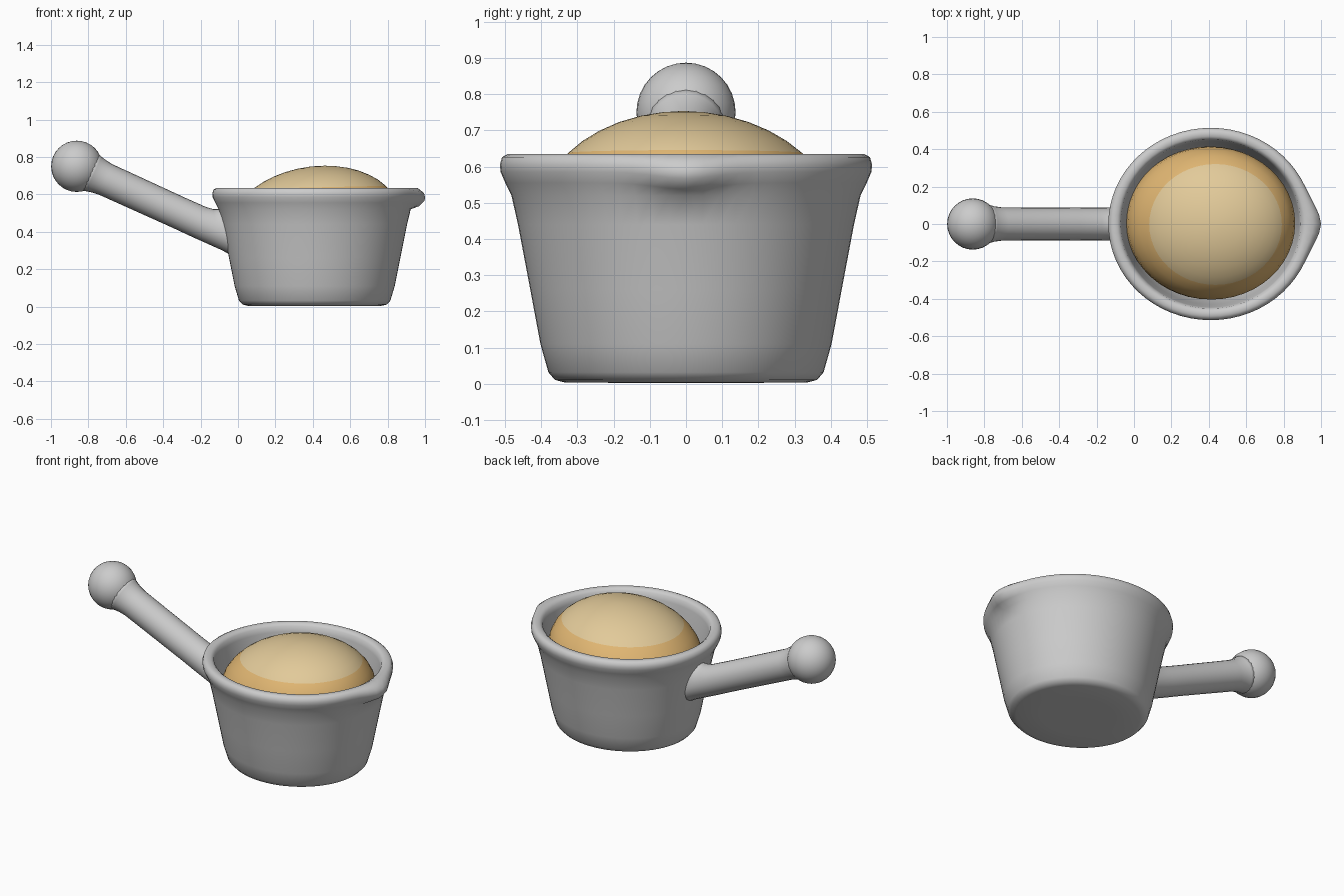
import bpy, bmesh, math
from mathutils import Vector

if "Cube" in bpy.data.objects:
    bpy.data.objects.remove(bpy.data.objects["Cube"])


def material(name, r, g, b):
    m = bpy.data.materials.new(name)
    m.use_nodes = True
    m.diffuse_color = (r, g, b, 1)
    node = m.node_tree.nodes["Principled BSDF"]
    node.inputs["Base Color"].default_value = (r, g, b, 1)
    node.inputs["Roughness"].default_value = 0.6
    return m


grey = material("pot grey", 0.6, 0.6, 0.6)
cream = material("pale crust", 0.76, 0.59, 0.32)
tan = material("golden crust", 0.75, 0.47, 0.17)


def skin_rings(name, rings, mats, pale_above=None):
    """Join rings of points into a closed, smooth skin with capped ends."""
    bm = bmesh.new()
    loops = [[bm.verts.new(p) for p in ring] for ring in rings]
    n = len(loops[0])
    for k, (a, b) in enumerate(zip(loops, loops[1:])):
        for i in range(n):
            j = (i + 1) % n
            face = bm.faces.new((a[i], a[j], b[j], b[i]))
            if pale_above is not None and k < pale_above:
                face.material_index = 1
    for loop in (loops[0], loops[-1]):
        cap = bm.faces.new(loop)
        if pale_above is not None and loop is loops[0]:
            cap.material_index = 1
    bmesh.ops.recalc_face_normals(bm, faces=bm.faces)
    mesh = bpy.data.meshes.new(name)
    bm.to_mesh(mesh)
    bm.free()
    for m in mats:
        mesh.materials.append(m)
    ob = bpy.data.objects.new(name, mesh)
    bpy.context.collection.objects.link(ob)
    mesh.shade_smooth()


def turns(n):
    return [2 * math.pi * i / n for i in range(n)]


# Pot: outer wall, rolled rim, inner wall and floor; pulled out into a spout
profile = [(0.02, 0.003), (0.2, 0.003), (0.335, 0.004), (0.362, 0.011),
           (0.38, 0.032), (0.402, 0.11), (0.43, 0.26), (0.464, 0.44),
           (0.482, 0.52), (0.499, 0.555), (0.512, 0.585), (0.514, 0.605),
           (0.508, 0.626), (0.492, 0.635), (0.468, 0.635), (0.452, 0.622),
           (0.445, 0.59), (0.43, 0.48), (0.38, 0.14), (0.34, 0.09), (0.02, 0.085)]
rings = []
for k, (r, z) in enumerate(profile):
    ring = []
    for a in turns(64):
        off = math.atan2(math.sin(a), math.cos(a))
        pull = math.exp(-(off / 0.22) ** 2)
        reach = 0.04 * max(0, min(1, (z - 0.53) / 0.04))
        if k > 12:
            reach *= max(0, 1 - (k - 12) * 0.4)
        drop = 0.018 if 9 <= k <= 12 else 0
        ring.append(((r + reach * pull) * math.cos(a) * 1.065 + 0.41,
                     r * math.sin(a), z - drop * pull))
    rings.append(ring)
skin_rings("pot", rings, [grey])

# Domed filling: leaning dome with a paler crown
crown = 6
angles = [max(2, 52 * i / crown) for i in range(crown + 1)]
angles += [52 + 126 * i / 12 for i in range(1, 13)]
rings = []
for t in map(math.radians, angles):
    h = 0.30 * math.cos(t)
    rings.append([(0.41 + 0.45 * math.sin(t) * math.cos(a) + 0.14 * h,
                   0.41 * math.sin(t) * math.sin(a) + 0.005 - 0.04 * h,
                   0.453 + h + 0.01 * math.sin(t) * math.cos(a)) for a in turns(48)])
skin_rings("filling", rings, [tan, cream], crown)

# Handle: sloping rod, blended into the knob and flared up the pot wall
knob_at = Vector((-0.862, 0, 0.75))
axis = Vector((0.91, 0, -0.414)).normalized()
up = Vector((-axis.z, 0, axis.x))


def rod_ring(d, side, top, bottom):
    return [knob_at + axis * d + Vector((0, side * math.sin(a), 0))
            + up * ((top if math.cos(a) > 0 else bottom) * math.cos(a)) for a in turns(24)]


rings = [rod_ring(d, r, r, r) for d, r in ((0.07, 0.112), (0.1, 0.101), (0.13, 0.094),
                                           (0.17, 0.089), (0.6, 0.087), (0.72, 0.088))]


# Slide a ring along the rod to a set gap from the sloping wall
def at_wall(ring, gap):
    return [p + axis * ((-0.05 - gap - 0.19 * (p.z - 0.4) - p.x)
                        / (axis.x + 0.19 * axis.z)) for p in ring]


rings.append(at_wall(rod_ring(0.8, 0.089, 0.094, 0.087), 0.06))
rings.append(at_wall(rod_ring(0.8, 0.092, 0.107, 0.089), 0.03))
rings.append(at_wall(rod_ring(0.8, 0.1, 0.135, 0.094), -0.005))
skin_rings("handle", rings, [grey])

# Knob: ball at the end of the handle
bpy.ops.mesh.primitive_uv_sphere_add(segments=32, ring_count=16, radius=0.137, location=knob_at)
knob = bpy.context.object
knob.name = "handle_knob"
knob.data.materials.append(grey)
bpy.ops.object.shade_smooth()
